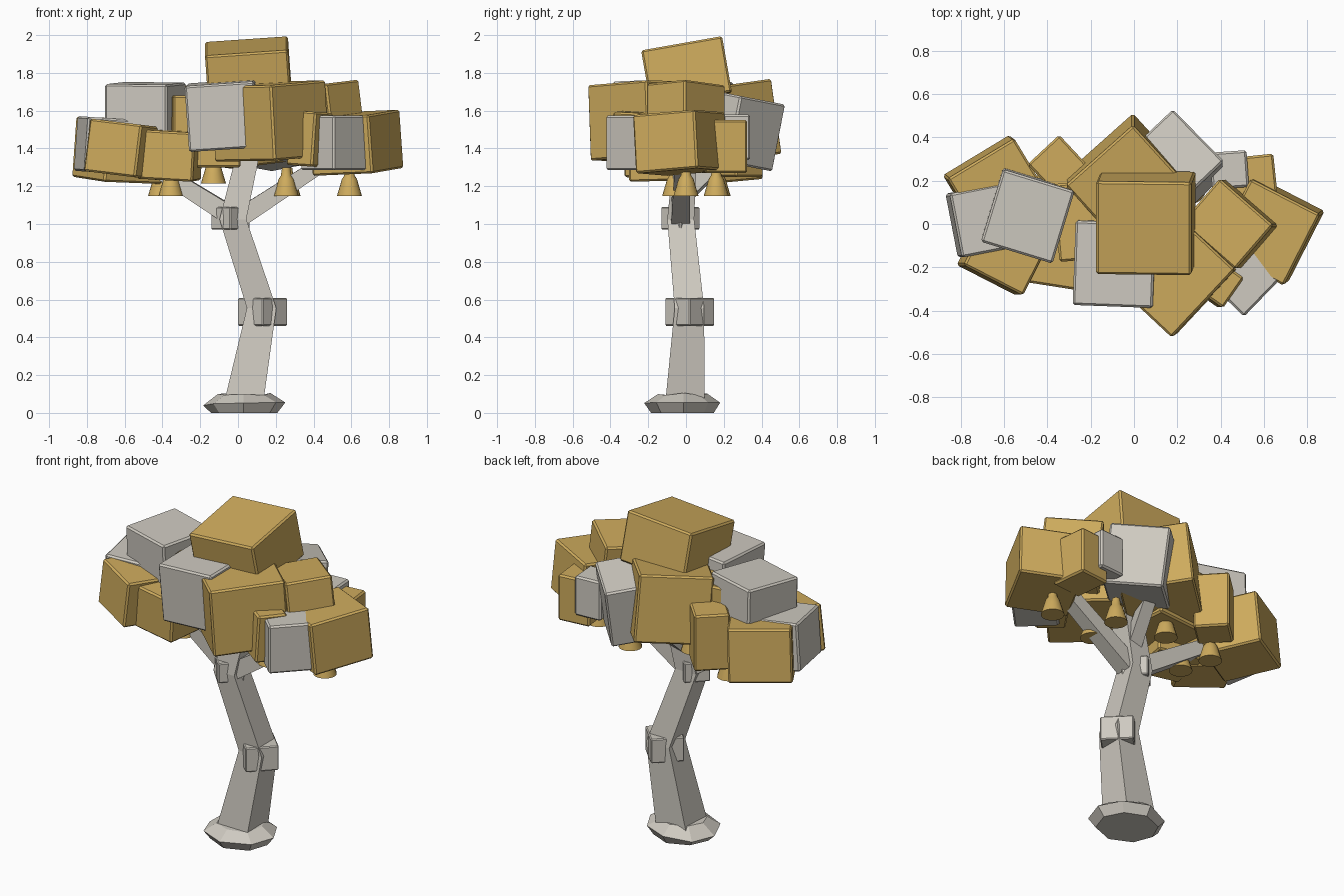
import bpy, bmesh, math, random
from mathutils import Matrix, Vector

if "Cube" in bpy.data.objects:
    bpy.data.objects.remove(bpy.data.objects["Cube"])

random.seed(4)


def material(name, rgb):
    m = bpy.data.materials.new(name)
    m.diffuse_color = (*rgb, 1)
    m.use_nodes = True
    m.node_tree.nodes["Principled BSDF"].inputs["Base Color"].default_value = m.diffuse_color
    return m


GOLD = material("warm gold", (0.62, 0.41, 0.11))
GREY = material("pale stone grey", (0.62, 0.59, 0.53))


def make_object(name, bm, mat):
    bmesh.ops.recalc_face_normals(bm, faces=bm.faces)
    me = bpy.data.meshes.new(name)
    bm.to_mesh(me)
    bm.free()
    me.materials.append(mat)
    ob = bpy.data.objects.new(name, me)
    bpy.context.collection.objects.link(ob)
    return ob


def loft(name, rings, mat):
    """Skin a list of equally long point rings and cap both ends."""
    bm = bmesh.new()
    vr = [[bm.verts.new(p) for p in ring] for ring in rings]
    n = len(vr[0])
    for a, b in zip(vr, vr[1:]):
        for i in range(n):
            j = (i + 1) % n
            bm.faces.new((a[i], a[j], b[j], b[i]))
    bm.faces.new(vr[0])
    bm.faces.new(vr[-1])
    return make_object(name, bm, mat)


def block(name, centre, size, mat, spin=0, tilt_x=0, tilt_y=0, bevel=0.01):
    """Box spun about z, then tipped about world x and y."""
    bm = bmesh.new()
    rot = (Matrix.Rotation(math.radians(tilt_x), 4, 'X')
           @ Matrix.Rotation(math.radians(tilt_y), 4, 'Y')
           @ Matrix.Rotation(math.radians(spin), 4, 'Z'))
    bmesh.ops.create_cube(bm, size=1, matrix=Matrix.Translation(centre) @ rot @ Matrix.Diagonal((*size, 1)))
    ob = make_object(name, bm, mat)
    mod = ob.modifiers.new("soft_edge", 'BEVEL')
    mod.width = bevel
    mod.segments = 1
    return ob


def branch(name, a, b, w0, w1):
    """Square beam between two points."""
    a, b = Vector(a), Vector(b)
    d = (b - a).normalized()
    side = d.cross(Vector((0, 0, 1))).normalized()
    up = side.cross(d)
    corners = ((-1, -1), (1, -1), (1, 1), (-1, 1))
    loft(name, [[p + (side * s + up * t) * w / 2 for s, t in corners]
                for p, w in ((a, w0), (b, w1))], GREY)


# irregular rock foot
N = 8
wobble = [random.uniform(0.9, 1.06) for _ in range(N)]
rings = []
for z, rx, ry, dz in ((0, 0.19, 0.165, 0), (0.045, 0.235, 0.2, 0.015), (0.1, 0.15, 0.13, 0.008)):
    rings.append([(0.03 + rx * wobble[i] * math.cos(2 * math.pi * i / N),
                   -0.012 + ry * wobble[i] * math.sin(2 * math.pi * i / N),
                   z + random.uniform(-dz, dz)) for i in range(N)])
loft("rock_foot", rings, GREY)

# zigzag square trunk
path = [(0.033, -0.005, 0.07, 0.103), (0.125, 0.018, 0.555, 0.078),
        (-0.027, -0.028, 1.025, 0.071), (0.065, 0.0, 1.42, 0.06)]
loft("trunk", [[(x + s * h, y + t * h, z) for s, t in ((-1, -1), (1, -1), (1, 1), (-1, 1))]
               for x, y, z, h in path], GREY)

# knuckle blocks at the bends
block("lower_knuckle", (0.13, 0.02, 0.535), (0.188, 0.188, 0.148), GREY, 45, bevel=0.006)
block("upper_knuckle", (-0.04, -0.03, 1.03), (0.148, 0.148, 0.12), GREY, 45, bevel=0.006)

# branches
branch("left_branch", (-0.04, -0.02, 1.045), (-0.46, 0.02, 1.31), 0.1, 0.08)
branch("right_branch", (-0.01, -0.03, 1.02), (0.48, -0.02, 1.34), 0.1, 0.08)
branch("back_branch", (0.01, -0.01, 1.15), (0.08, 0.25, 1.4), 0.08, 0.07)

# foliage blocks: centre, size, spin, tilt x, tilt y
gold_blocks = {
    "crown_top": ((0.055, 0.005, 1.795), (0.44, 0.435, 0.30), 0, 10, -4),
    "crown_front": ((0.17, -0.21, 1.545), (0.43, 0.44, 0.40), 47, 2, -3),
    "crown_back": ((-0.02, 0.19, 1.53), (0.42, 0.42, 0.40), 42, 8, 0),
    "crown_centre": ((-0.18, 0.02, 1.49), (0.36, 0.36, 0.38), 5, 0, 0),
    "left_back": ((-0.63, 0.165, 1.39), (0.36, 0.34, 0.32), 31, 3, 4),
    "left_back_small": ((-0.35, 0.27, 1.42), (0.20, 0.20, 0.34), 43, 0, 0),
    "left_front": ((-0.60, -0.13, 1.395), (0.31, 0.29, 0.28), -27, 0, 7),
    "left_front_inner": ((-0.36, -0.14, 1.365), (0.30, 0.29, 0.26), -9, 2, 3),
    "right_high": ((0.45, 0.0, 1.58), (0.33, 0.27, 0.32), -41, 0, -7),
    "right_end": ((0.625, -0.03, 1.43), (0.36, 0.37, 0.31), -27, 3, -4),
    "right_back": ((0.555, 0.20, 1.41), (0.20, 0.23, 0.28), 6, 0, 0),
    "right_front_small": ((0.38, -0.27, 1.45), (0.17, 0.17, 0.29), 55, 0, 4),
}
grey_blocks = {
    "left_high": ((-0.49, 0.04, 1.59), (0.345, 0.35, 0.31), -17, 2, 0),
    "centre_front": ((-0.08, -0.18, 1.575), (0.37, 0.39, 0.35), -2, 2, -4),
    "centre_back": ((0.175, 0.26, 1.5), (0.34, 0.34, 0.36), 44, -11, 0),
    "right_back_small": ((0.44, 0.25, 1.46), (0.17, 0.17, 0.24), 4, 0, 0),
    "right_front": ((0.51, -0.245, 1.43), (0.265, 0.25, 0.29), 46, 0, 0),
    "left_end": ((-0.69, 0.02, 1.415), (0.29, 0.30, 0.29), 11, 0, 4),
}
for mat, blocks in ((GOLD, gold_blocks), (GREY, grey_blocks)):
    for name, (c, s, spin, tx, ty) in blocks.items():
        block(name + "_foliage", c, s, mat, spin, tx, ty)

# hanging bells
bell_profile = [(0.066, 0), (0.063, 0.012), (0.05, 0.055), (0.04, 0.09), (0.028, 0.108), (0.022, 0.15)]
SIDES = 16
for x, y, z in ((0.59, 0.0, 1.148), (0.255, -0.06, 1.148), (0.265, 0.16, 1.148),
                (-0.13, 0.12, 1.215), (-0.355, -0.02, 1.148), (-0.41, 0.17, 1.148)):
    bell = loft("bell", [[(x + r * math.cos(2 * math.pi * i / SIDES),
                           y + r * math.sin(2 * math.pi * i / SIDES), z + h)
                          for i in range(SIDES)] for r, h in bell_profile], GOLD)
    bpy.ops.object.select_all(action='DESELECT')
    bell.select_set(True)
    bpy.context.view_layer.objects.active = bell
    bpy.ops.object.shade_smooth_by_angle(angle=math.radians(35))
